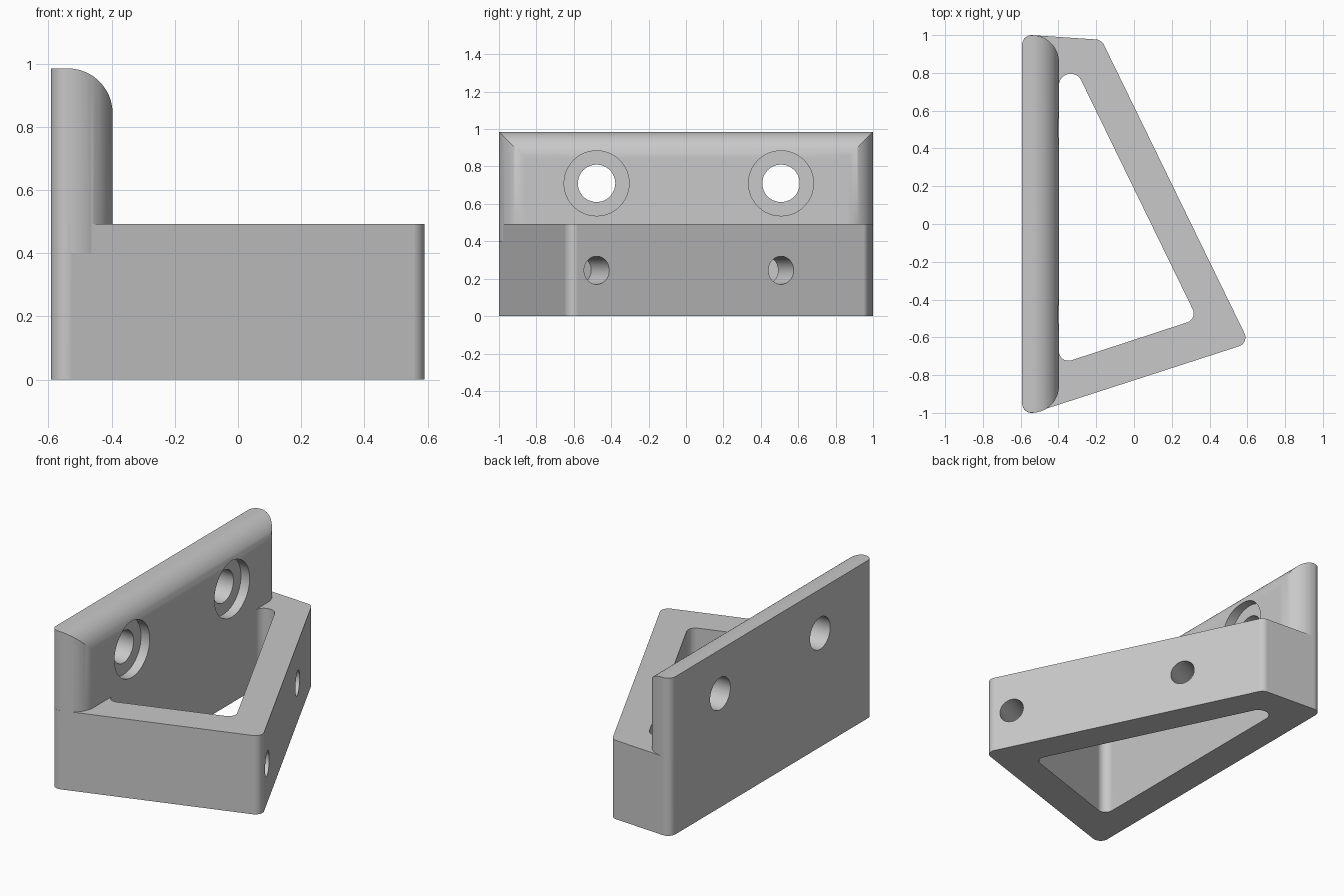
import bpy, bmesh
from math import tan, pi, radians
from mathutils import Vector, Matrix

if "Cube" in bpy.data.objects:
    bpy.data.objects.remove(bpy.data.objects["Cube"], do_unlink=True)

grey = bpy.data.materials.new("plain_grey")
grey.use_nodes = True
COLOUR = (0.58, 0.58, 0.58, 1)
grey.diffuse_color = COLOUR
grey.node_tree.nodes["Principled BSDF"].inputs["Base Color"].default_value = COLOUR


def rounded(corners, steps=12):
    """Outline with each (x, y, radius) corner replaced by an arc."""
    out = []
    n = len(corners)
    for i, (x, y, r) in enumerate(corners):
        p = Vector((x, y))
        if r == 0:
            out.append(p)
            continue
        a = (Vector(corners[i - 1][:2]) - p).normalized()
        b = (Vector(corners[(i + 1) % n][:2]) - p).normalized()
        angle = a.angle(b)
        reach = r / tan(angle / 2)
        centre = p + (a + b).normalized() * (reach ** 2 + r ** 2) ** 0.5
        start = p + a * reach - centre
        turn = start.angle_signed(p + b * reach - centre)
        for k in range(steps + 1):
            out.append(centre + Matrix.Rotation(-turn * k / steps, 2) @ start)
    return out


def make_object(name, bm):
    bmesh.ops.recalc_face_normals(bm, faces=bm.faces)
    mesh = bpy.data.meshes.new(name)
    bm.to_mesh(mesh)
    bm.free()
    mesh.materials.append(grey)
    ob = bpy.data.objects.new(name, mesh)
    bpy.context.collection.objects.link(ob)
    return ob


def prism(name, outline, low, high, matrix=Matrix()):
    """Closed solid: two outline caps joined by side walls."""
    bm = bmesh.new()
    rings = [[bm.verts.new((p.x, p.y, z)) for p in outline] for z in (low, high)]
    for ring in rings:
        bm.faces.new(ring)
    for i in range(len(outline)):
        bm.faces.new((rings[0][i - 1], rings[0][i], rings[1][i], rings[1][i - 1]))
    bm.transform(matrix)
    return make_object(name, bm)


def drill(name, start, direction, depth, radius):
    """Cylinder cutter that begins just outside the surface at start."""
    d = Vector(direction).normalized()
    lead = 0.08
    bm = bmesh.new()
    place = Matrix.Translation(Vector(start) + d * (depth - lead) / 2)
    turn = d.to_track_quat('Z', 'Y').to_matrix().to_4x4()
    bmesh.ops.create_cone(bm, cap_ends=True, segments=48, radius1=radius,
                          radius2=radius, depth=depth + lead, matrix=place @ turn)
    return make_object(name, bm)


def apply_modifier(ob, mod):
    bpy.context.view_layer.objects.active = ob
    bpy.ops.object.modifier_apply(modifier=mod.name)


def combine(ob, other, operation):
    mod = ob.modifiers.new("combine", 'BOOLEAN')
    mod.operation = operation
    mod.solver = 'EXACT'
    mod.object = other
    apply_modifier(ob, mod)
    bpy.data.objects.remove(other, do_unlink=True)


BACK, FRONT, TOP, DECK = -0.592, -0.397, 0.985, 0.492
FILLET = 0.142

# Wedge-shaped base frame with a triangular opening
bracket = prism("wall_bracket", rounded([
    (BACK, -1.019, 0.05), (0.61, -0.63, 0.05),
    (-0.172, 0.975, 0.05), (BACK, 1.003, 0.05)]), 0, DECK)
opening = prism("opening_cutter", rounded([
    (FRONT, -0.743, 0.05), (0.336, -0.503, 0.05),
    (-0.294, 0.79, 0.06), (FRONT, 0.803, 0.06)]), -0.1, DECK + 0.1)
combine(bracket, opening, 'DIFFERENCE')

# Upright plate: rounded in plan and in profile, so the edges meet in a mitre
plate = prism("upright_plate", rounded([
    (BACK, -0.999, 0.05), (FRONT, -0.999, FILLET),
    (FRONT, 0.999, FILLET), (BACK, 0.999, 0.05)], 20), 0.4, 1.2)
profile = prism("profile_cutter", rounded([
    (BACK - 0.1, 0.3, 0), (FRONT + 0.0, 0.3, 0),
    (FRONT, TOP, FILLET), (BACK - 0.1, TOP, 0)], 20),
    -1.2, 1.2, Matrix.Rotation(pi / 2, 4, 'X'))
combine(plate, profile, 'INTERSECT')
combine(bracket, plate, 'UNION')

# Counterbored screw holes in the plate, and blind holes in the slanted wall
for y in (-0.478, 0.508):
    head = (FRONT, y, 0.71)
    combine(bracket, drill("counterbore", head, (-1, 0, 0), 0.06, 0.174), 'DIFFERENCE')
    combine(bracket, drill("screw_hole", head, (-1, 0, 0), 0.4, 0.1), 'DIFFERENCE')
    side = (0.302 - 0.487 * y, y, 0.245)
    combine(bracket, drill("side_hole", side, (-0.899, -0.438, 0), 0.22, 0.075), 'DIFFERENCE')

# Smooth fillets, with the large faces kept flat
bpy.ops.object.select_all(action='DESELECT')
bracket.select_set(True)
bpy.context.view_layer.objects.active = bracket
bpy.ops.object.shade_smooth_by_angle(angle=radians(30))
flat = bracket.modifiers.new("flat_faces", 'WEIGHTED_NORMAL')
flat.keep_sharp = True
apply_modifier(bracket, flat)
